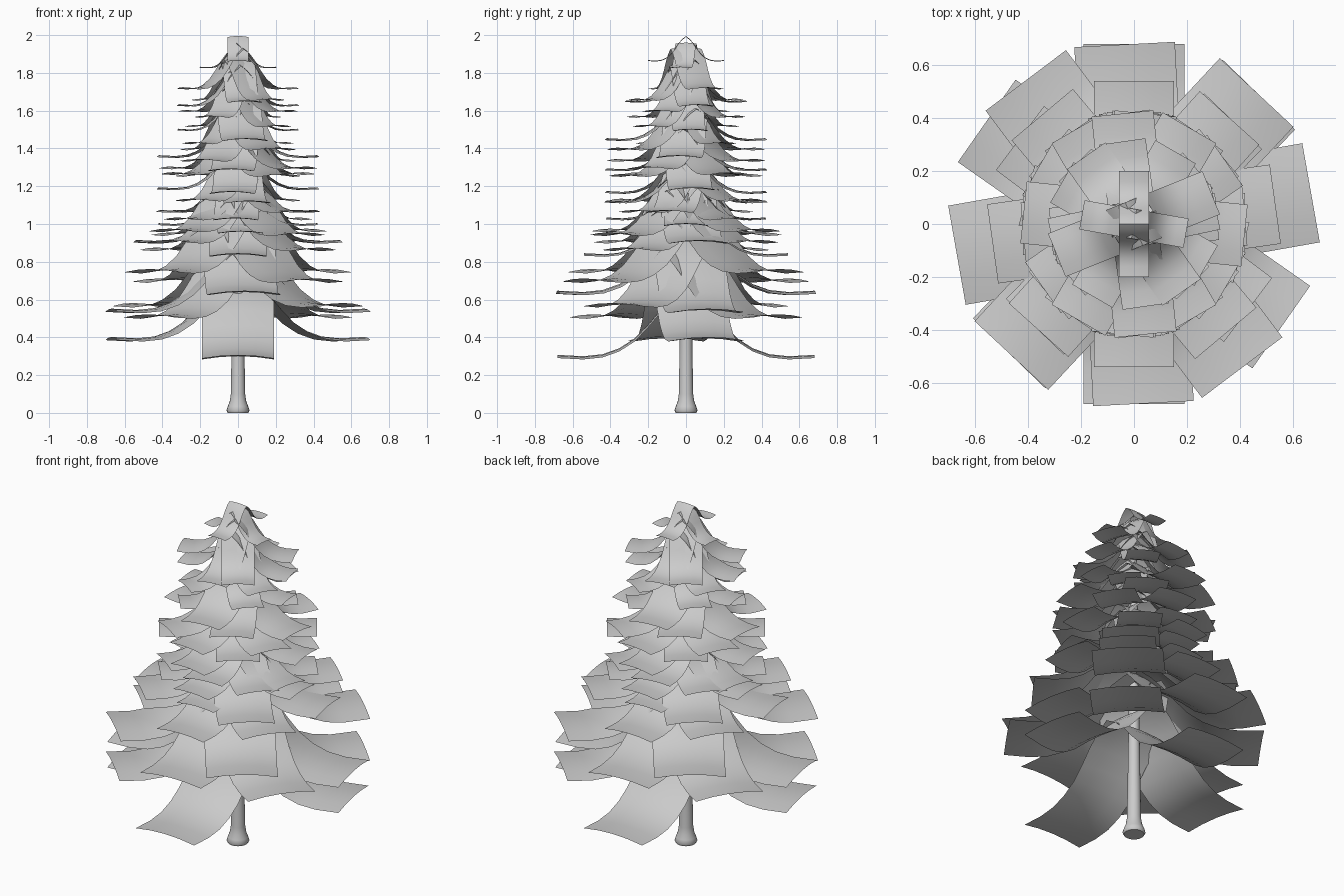
import bpy
import bmesh
from math import cos, sin, radians, pi
from mathutils import Matrix, Vector

cube = bpy.data.objects.get("Cube")
if cube:
    bpy.data.objects.remove(cube)

grey = bpy.data.materials.new("plain grey")
grey.use_nodes = True
colour = (0.6, 0.6, 0.6, 1)
grey.diffuse_color = colour
grey.node_tree.nodes["Principled BSDF"].inputs["Base Color"].default_value = colour


def finish(bm, name):
    mesh = bpy.data.meshes.new(name)
    bm.to_mesh(mesh)
    bm.free()
    mesh.materials.append(grey)
    for poly in mesh.polygons:
        poly.use_smooth = True
    obj = bpy.data.objects.new(name, mesh)
    bpy.context.collection.objects.link(obj)
    return obj


# Trunk: lathed profile with a flared foot
def build_trunk():
    profile = [(0.054, 0), (0.061, 0.012), (0.054, 0.035), (0.044, 0.06),
               (0.038, 0.1), (0.033, 0.4), (0.022, 1.2), (0.008, 1.92)]
    sides = 20
    bm = bmesh.new()
    rings = [[bm.verts.new((r * cos(2 * pi * i / sides), r * sin(2 * pi * i / sides), z))
              for i in range(sides)] for r, z in profile]
    for low, high in zip(rings, rings[1:]):
        for i in range(sides):
            j = (i + 1) % sides
            bm.faces.new((low[i], low[j], high[j], high[i]))
    bm.faces.new(rings[0][::-1])
    bm.faces.new(rings[-1])
    trunk = finish(bm, "trunk")
    for poly in trunk.data.polygons:
        poly.use_smooth = len(poly.vertices) == 4


# Bough: a rectangular sheet that falls steeply, then sweeps out level
SWEEP = [(0.0, 1.0), (0.1, 0.88), (0.2, 0.7), (0.3, 0.47), (0.4, 0.27),
         (0.52, 0.12), (0.65, 0.03), (0.8, 0.0), (1.0, 0.02)]


def build_bough(name, angle, tip, reach, drop):
    width = 0.56 * reach
    bm = bmesh.new()
    rows = []
    for out, up in SWEEP:
        row = []
        for k in range(-2, 3):
            sag = 0.025 * reach * (k / 2) ** 2
            row.append(bm.verts.new((out * reach, width * k / 4, tip + up * drop - sag)))
        rows.append(row)
    for a, b in zip(rows, rows[1:]):
        for k in range(4):
            bm.faces.new((a[k], b[k], b[k + 1], a[k + 1]))
    bmesh.ops.rotate(bm, verts=bm.verts, cent=Vector(), matrix=Matrix.Rotation(radians(angle), 3, 'Z'))
    finish(bm, name)


# Each tier: reach, drop, then (angle, tip height) of opposite bough pairs
TIERS = {
    "lowest": (0.68, 0.35, [(90, 0.3), (10, 0.395), (46, 0.515), (10, 0.545),
                            (145, 0.575), (93, 0.64), (127, 0.705), (47, 0.755)]),
    "lower": (0.54, 0.28, [(90, 0.84), (143, 0.87), (8, 0.91), (46, 0.91),
                           (130, 0.95), (48, 0.97)]),
    "middle": (0.42, 0.22, [(92, 0.96), (0, 1.0), (88, 1.03), (40, 1.03), (140, 1.07),
                            (165, 1.07), (98, 1.12), (55, 1.13), (85, 1.17), (5, 1.19),
                            (125, 1.26), (35, 1.27), (84, 1.29), (150, 1.3), (60, 1.34),
                            (-6, 1.36), (120, 1.4), (96, 1.45)]),
    "upper": (0.315, 0.215, [(40, 1.43), (5, 1.5), (135, 1.52), (60, 1.57), (150, 1.6),
                             (12, 1.63), (98, 1.65), (125, 1.66), (22, 1.72)]),
    "top": (0.2, 0.13, [(-10, 1.83), (90, 1.865)]),
}

build_trunk()
for tier, (reach, drop, pairs) in TIERS.items():
    for n, (angle, tip) in enumerate(pairs, 1):
        for side, turn in (("a", 0), ("b", 180)):
            build_bough(f"{tier}_bough_{n}_{side}", angle + turn, tip, reach, drop)
